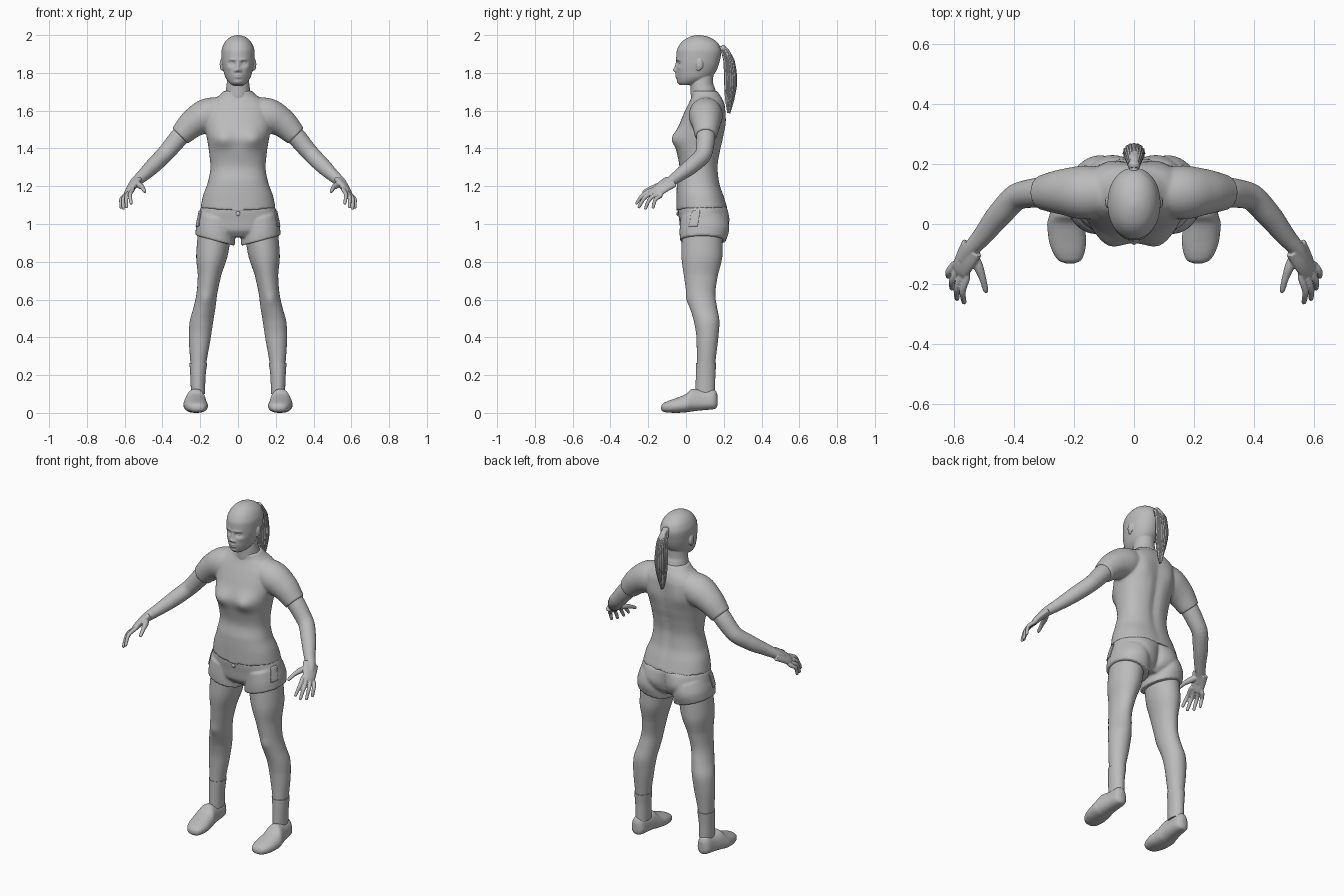
import bpy, bmesh, math, random
from mathutils import Vector, Matrix

cube = bpy.data.objects.get("Cube")
if cube:
    bpy.data.objects.remove(cube, do_unlink=True)

GREY = (0.5, 0.5, 0.5, 1.0)
clay = bpy.data.materials.new("plain grey")
clay.use_nodes = True
clay.diffuse_color = GREY
clay.node_tree.nodes["Principled BSDF"].inputs["Base Color"].default_value = GREY


def spline(keys, steps):
    """Smooth, non-overshooting interpolation of rows of numbers."""
    def slope(before, after):
        return 2 * before * after / (before + after) if before * after > 0 else 0
    columns = []
    for col in zip(*keys):
        diff = [b - a for a, b in zip(col, col[1:])]
        tan = [diff[0]] + [slope(a, b) for a, b in zip(diff, diff[1:])] + [diff[-1]]
        line = []
        for i, d in enumerate(diff):
            for k in range(steps):
                t = k / steps
                line.append(col[i] + t * (tan[i] + t * (3 * d - 2 * tan[i] - tan[i + 1]
                            + t * (tan[i] + tan[i + 1] - 2 * d))))
        columns.append(line + [col[-1]])
    return list(zip(*columns))


def ring(centre, u, v, sides, power=2.0):
    points = []
    for k in range(sides):
        a = math.tau * k / sides
        c, s = math.cos(a), math.sin(a)
        points.append(centre + u * math.copysign(abs(c) ** (2 / power), c)
                      + v * math.copysign(abs(s) ** (2 / power), s))
    return points


def loft(bm, rings):
    rows = [[bm.verts.new(p) for p in r] for r in rings]
    for low, high in zip(rows, rows[1:]):
        for k in range(len(low)):
            j = (k + 1) % len(low)
            bm.faces.new((low[k], low[j], high[j], high[k]))
    bm.faces.new(rows[0])
    bm.faces.new(rows[-1])


def column(bm, keys, steps=6, sides=40, power=2.0, tilt=0.0):
    """Level rings from rows of height, centre x, half width, front y, back y."""
    loft(bm, [ring(Vector((x, (f + b) / 2, z)), Vector((w, 0, w * tilt)),
                   Vector((0, (b - f) / 2, 0)), sides, power)
              for z, x, w, f, b in spline(keys, steps)])


def limb(bm, keys, steps=6, sides=20, flat=1.0, across=(0, 1, 0)):
    """Tube from rows of x, y, z, radius; flat widens it along across."""
    rows = spline(keys, steps)
    pts = [Vector(r[:3]) for r in rows]
    rings = []
    for i, p in enumerate(pts):
        t = (pts[min(i + 1, len(pts) - 1)] - pts[max(i - 1, 0)]).normalized()
        side = Vector(across)
        side = (side - t * side.dot(t)).normalized()
        rings.append(ring(p, side * rows[i][3] * flat, t.cross(side) * rows[i][3], sides))
    loft(bm, rings)


def ball(bm, place, size):
    bmesh.ops.create_uvsphere(bm, u_segments=20, v_segments=12, radius=1,
                              matrix=Matrix.Translation(place) @ Matrix.Diagonal((*size, 1)))


def bump(bm, place, size, push):
    """Soft push of the surface around a point, on both sides when off centre."""
    for s in ((1, -1) if place[0] else (1,)):
        for v in bm.verts:
            d = [(v.co[i] - place[i] * (s if i == 0 else 1)) / size[i] for i in range(3)]
            weight = math.exp(-sum(e * e for e in d))
            v.co += Vector((push[0] * s, push[1], push[2])) * weight


def finish(name, bm, mirror=False, voxel=0, relax=4):
    bmesh.ops.recalc_face_normals(bm, faces=bm.faces)
    mesh = bpy.data.meshes.new(name)
    bm.to_mesh(mesh)
    bm.free()
    mesh.materials.append(clay)
    obj = bpy.data.objects.new(name, mesh)
    bpy.context.collection.objects.link(obj)
    bpy.ops.object.select_all(action="DESELECT")
    obj.select_set(True)
    bpy.context.view_layer.objects.active = obj
    bpy.ops.object.shade_smooth_by_angle(angle=math.radians(45))
    if voxel:
        remesh = obj.modifiers.new("blend", "REMESH")
        remesh.mode, remesh.voxel_size, remesh.use_smooth_shade = "VOXEL", voxel, True
        smooth = obj.modifiers.new("relax", "SMOOTH")
        smooth.factor, smooth.iterations = 0.5, relax
    if mirror:
        obj.modifiers.new("mirror", "MIRROR").use_mirror_merge = False
    return obj


# Head with face, ears and neck
bm = bmesh.new()
column(bm, [(1.735, 0, .03, -.03, .04), (1.75, 0, .048, -.042, .08), (1.775, 0, .066, -.048, .13),
            (1.81, 0, .077, -.052, .16), (1.86, 0, .086, -.052, .178), (1.91, 0, .088, -.05, .187),
            (1.95, 0, .077, -.033, .175), (1.98, 0, .054, -.002, .142), (1.994, 0, .03, .03, .108),
            (2, 0, .008, .055, .075)], 12, 120, 2.1)
bump(bm, (.031, -.045, 1.85), (.018, .03, .012), (0, .013, 0))     # eye sockets
bump(bm, (.03, -.05, 1.87), (.022, .03, .007), (0, -.005, 0))      # brows
bump(bm, (0, -.05, 1.835), (.009, .03, .02), (0, -.008, 0))        # nose bridge
bump(bm, (0, -.05, 1.815), (.013, .03, .009), (0, -.017, 0))       # nose tip
bump(bm, (.014, -.05, 1.81), (.007, .03, .007), (0, -.006, 0))     # nostrils
bump(bm, (0, -.05, 1.782), (.024, .03, .012), (0, -.01, 0))        # lips
bump(bm, (0, -.055, 1.783), (.022, .03, .003), (0, .006, 0))       # mouth line
bump(bm, (0, -.045, 1.75), (.02, .03, .012), (0, -.006, 0))        # chin
bump(bm, (.05, -.03, 1.825), (.02, .03, .014), (0, -.004, 0))      # cheekbones
limb(bm, [(0, .105, 1.62, .075), (0, .09, 1.7, .066), (0, .085, 1.74, .06), (0, .09, 1.8, .055)], sides=40)
for s in (1, -1):
    ball(bm, (s * .031, -.026, 1.85), (.013, .013, .01))
    ball(bm, (s * .087, .072, 1.845), (.01, .019, .03))
    ball(bm, (s * .084, .066, 1.825), (.008, .012, .014))
finish("head", bm, voxel=.0035, relax=2)

# Gathered ponytail with loose strands and a tie
bm = bmesh.new()
tail = [(0, .165, 1.93, .014), (0, .2, 1.925, .016), (0, .228, 1.86, .026),
        (0, .236, 1.76, .03), (0, .232, 1.68, .023), (0, .226, 1.59, .005)]
limb(bm, tail, across=(1, 0, 0))
random.seed(4)
for k in range(16):
    a = math.tau * k / 16
    drop = random.uniform(-.01, .05)
    limb(bm, [(x + math.cos(a) * r, y + math.sin(a) * r * .9, z + drop * (1.93 - z) * 2, .003 + r * .17)
              for x, y, z, r in tail[1:]], sides=7)
finish("ponytail", bm)
bm = bmesh.new()
limb(bm, [(0, .185, 1.93, .016), (0, .194, 1.928, .021), (0, .203, 1.923, .017)])
finish("hair_tie", bm)

# Shirt: torso blended with short sleeves
bm = bmesh.new()
column(bm, [(1.085, 0, .199, -.05, .22), (1.15, 0, .185, -.05, .2), (1.22, 0, .16, -.048, .178),
            (1.3, 0, .146, -.035, .17), (1.38, 0, .153, -.048, .182), (1.45, 0, .164, -.056, .197),
            (1.54, 0, .18, -.03, .207), (1.61, 0, .175, 0, .207), (1.655, 0, .14, .022, .197),
            (1.68, 0, .1, .03, .182), (1.705, 0, .074, .03, .165)], 8, 64, 2.3)
bump(bm, (.085, -.05, 1.45), (.06, .08, .05), (0, -.03, 0))        # bust
bump(bm, (0, .2, 1.38), (.025, .08, .2), (0, -.012, 0))            # spine
bump(bm, (.09, .19, 1.55), (.05, .06, .07), (0, .012, 0))          # shoulder blades
bump(bm, (0, -.05, 1.085), (.12, .1, .02), (0, 0, -.018))          # dipped front hem
for s in (1, -1):
    limb(bm, [(s * .06, .105, 1.6, .075), (s * .16, .105, 1.575, .09),
              (s * .235, .107, 1.535, .077), (s * .307, .105, 1.466, .058)], sides=32)
finish("shirt", bm, voxel=.007, relax=4)

# Shorts: hips blended with two short legs
bm = bmesh.new()
column(bm, [(.93, 0, .12, 0, .17), (.97, 0, .2, -.03, .205), (1.02, 0, .212, -.036, .215),
            (1.07, 0, .203, -.042, .215), (1.11, 0, .185, -.042, .2)], 6, 64, 2.3)
for s in (1, -1):
    column(bm, [(.912, s * .121, .105, -.032, .21), (.96, s * .119, .103, -.034, .218),
                (1.03, s * .11, .095, -.03, .2)], tilt=s * .27, power=2.2)
bump(bm, (.095, .21, 1.02), (.07, .07, .07), (0, .022, 0))         # seat
bump(bm, (0, .22, 1), (.02, .08, .08), (0, -.02, 0))
shorts = finish("shorts", bm, voxel=.007, relax=3)
bm = bmesh.new()
ball(bm, (0, -.044, 1.055), (.012, .006, .012))
finish("shorts_button", bm)

# Hip pockets laid onto the shorts
bm = bmesh.new()
bmesh.ops.create_grid(bm, x_segments=10, y_segments=10, size=.5)
for v in bm.verts:
    u, w = v.co.x, v.co.y
    v.co = Vector((.24, .035 + u * .06 + w * .015, 1.035 + w * .09))
pockets = finish("pockets", bm)
wrap = pockets.modifiers.new("lay", "SHRINKWRAP")
wrap.target, wrap.offset = shorts, .001
pockets.modifiers.new("cloth", "SOLIDIFY").thickness = -.004
pockets.modifiers.new("mirror", "MIRROR")

# Arms with hands
bm = bmesh.new()
limb(bm, [(.22, .106, 1.548, .05), (.305, .105, 1.466, .05), (.38, .095, 1.378, .045),
          (.445, .035, 1.312, .042), (.505, -.04, 1.255, .033), (.548, -.09, 1.217, .026),
          (.565, -.12, 1.195, .022)], sides=28)
spread = (.05, .055, -.04)
limb(bm, [(.54, -.08, 1.224, .022), (.562, -.12, 1.198, .02), (.578, -.152, 1.172, .017),
          (.583, -.165, 1.16, .011)], flat=2.1, across=spread)
fingers = [((.557, -.178, 1.182), (.566, -.262, 1.108)), ((.573, -.17, 1.172), (.59, -.25, 1.088)),
           ((.588, -.155, 1.16), (.607, -.215, 1.08)), ((.6, -.135, 1.15), (.619, -.175, 1.085))]
for k, (knuckle, tip) in enumerate(fingers):
    a, b = Vector(knuckle), Vector(tip)
    mid = (a + b) / 2 + Vector((.01, -.008, .01))
    limb(bm, [(*(a * .8 + Vector((.56, -.115, 1.2)) * .2), .011), (*a, .0115), (*mid, .0105),
              (*b, .008), (*(b + (b - mid) * .08), .004)], sides=12)
limb(bm, [(.545, -.09, 1.215, .015), (.522, -.135, 1.205, .017), (.505, -.18, 1.192, .012),
          (.494, -.222, 1.172, .009), (.492, -.23, 1.168, .004)], sides=12)
finish("arms", bm, mirror=True, voxel=.0035, relax=3)

# Legs
bm = bmesh.new()
column(bm, [(.1, .212, .032, .055, .15), (.2, .211, .036, .056, .15), (.28, .209, .044, .058, .157),
            (.4, .202, .058, .055, .171), (.48, .194, .062, .043, .177), (.56, .177, .058, .02, .164),
            (.63, .165, .055, .004, .155), (.72, .152, .061, -.01, .167), (.84, .137, .084, -.024, .193),
            (.98, .12, .09, -.02, .195)], 8)
bump(bm, (.17, .01, .6), (.03, .05, .035), (0, -.008, 0))
finish("legs", bm, mirror=True)

# Socks
bm = bmesh.new()
column(bm, [(.1, .212, .037, .05, .154), (.19, .212, .04, .052, .155), (.265, .21, .047, .054, .16)])
finish("socks", bm, mirror=True)

# Shoes: rows of y, centre x, half width, bottom z, top z
bm = bmesh.new()
shoe = [(-.132, .213, .012, .018, .034), (-.124, .214, .034, .008, .048), (-.1, .217, .051, .002, .061),
        (-.05, .222, .063, 0, .079), (0, .227, .064, .003, .1), (.035, .226, .058, .008, .128),
        (.09, .222, .049, .014, .122), (.135, .22, .045, .018, .127), (.157, .22, .034, .022, .118),
        (.167, .22, .013, .04, .095)]
loft(bm, [ring(Vector((x, y, (lo + hi) / 2)), Vector((w, 0, 0)), Vector((0, 0, (hi - lo) / 2)), 32, 2.4)
          for y, x, w, lo, hi in spline(shoe, 6)])
for v in bm.verts:                                                 # narrow the upper above the sole
    v.co.x += (.217 - v.co.x) * max(0, v.co.z - .04) * 3
finish("shoes", bm, mirror=True, voxel=.005, relax=2)
